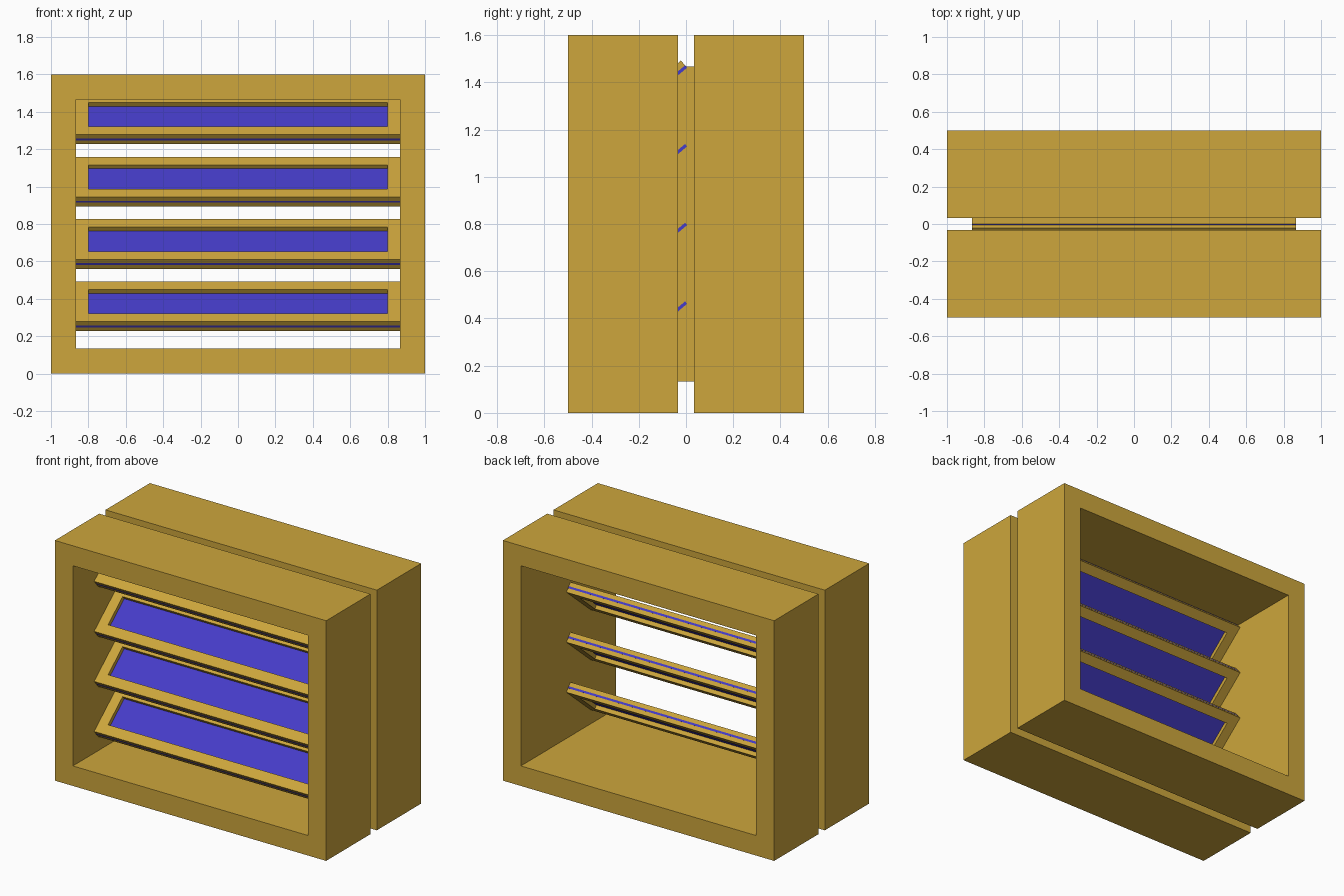
import bpy, bmesh, math

if "Cube" in bpy.data.objects:
    bpy.data.objects.remove(bpy.data.objects["Cube"])

W, H, BORDER = 1.0, 1.6, 0.4 / 3      # half width, height, frame border
RAIL, GAP = 0.2 / 3, 0.1 / 3          # louvre rail width, half groove width
PITCH = (H - 2 * BORDER) / 4          # height of one louvre
TILT = math.radians(-50)


def material(name, color):
    mat = bpy.data.materials.new(name)
    mat.diffuse_color = (*color, 1)
    mat.use_nodes = True
    mat.node_tree.nodes["Principled BSDF"].inputs["Base Color"].default_value = mat.diffuse_color
    return mat


def add_object(name, bm, mat):
    mesh = bpy.data.meshes.new(name)
    bm.to_mesh(mesh)
    bm.free()
    mesh.materials.append(mat)
    obj = bpy.data.objects.new(name, mesh)
    bpy.context.collection.objects.link(obj)
    return obj


def rect_sweep(name, half_w, z0, z1, profile, mat, skip=()):
    """Sweep a closed profile of (inset, y) points around a rectangle."""
    bm = bmesh.new()
    rings = []
    for inset, y in profile:
        x, lo, hi = half_w - inset, z0 + inset, z1 - inset
        rings.append([bm.verts.new(c) for c in
                      ((-x, y, lo), (x, y, lo), (x, y, hi), (-x, y, hi))])
    for i, a in enumerate(rings):
        if i in skip:
            continue
        b = rings[(i + 1) % len(rings)]
        for k in range(4):
            n = (k + 1) % 4
            bm.faces.new((a[k], a[n], b[n], b[k]))
    return add_object(name, bm, mat)


wood = material("wood", (0.61, 0.38, 0.045))
glass = material("glass", (0.06, 0.045, 0.58))

# Outer frame: two deep rings joined by a thin inner lining behind the groove
rect_sweep("window_frame", W, 0, H,
           [(0, -0.5), (0, -GAP), (BORDER, -GAP), (BORDER, GAP),
            (0, GAP), (0, 0.5), (BORDER, 0.5), (BORDER, -0.5)],
           wood, skip=(2,))

# Tilted louvres hinged along their top edge
half = W - BORDER
for i in range(4):
    pivot = BORDER + PITCH * (i + 1)
    sash = rect_sweep(f"louvre_sash_{i + 1}", half, -PITCH, 0,
                      [(0, -GAP), (0, GAP), (RAIL, GAP), (RAIL, -GAP)], wood)

    # Thin pane running through the sash to its outer edges
    bm = bmesh.new()
    bmesh.ops.create_cube(bm, size=1)
    bmesh.ops.scale(bm, verts=bm.verts,
                    vec=(2 * half + 0.001, 0.0133, PITCH + 0.001))
    bmesh.ops.translate(bm, verts=bm.verts, vec=(0, 0, -PITCH / 2))
    pane = add_object(f"louvre_pane_{i + 1}", bm, glass)

    for obj in (sash, pane):
        obj.location.z = pivot
        obj.rotation_euler.x = TILT
